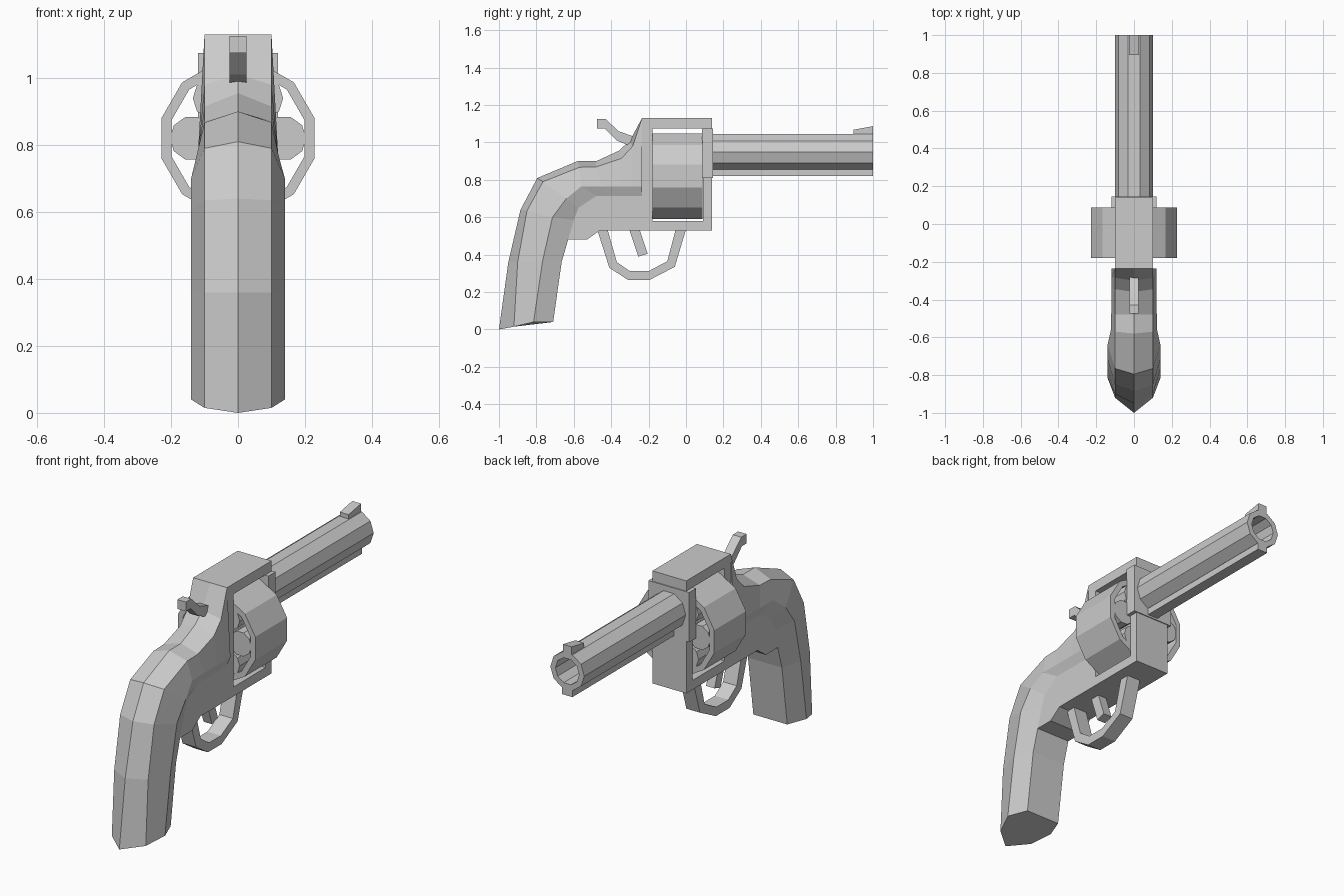
import bpy, bmesh, math

if "Cube" in bpy.data.objects:
    bpy.data.objects.remove(bpy.data.objects["Cube"])

metal = bpy.data.materials.new("grey_metal")
metal.diffuse_color = (0.6, 0.6, 0.6, 1)
metal.use_nodes = True
metal.node_tree.nodes["Principled BSDF"].inputs["Base Color"].default_value = metal.diffuse_color


def finish(bm, name):
    bmesh.ops.recalc_face_normals(bm, faces=bm.faces)
    me = bpy.data.meshes.new(name)
    bm.to_mesh(me)
    bm.free()
    me.materials.append(metal)
    ob = bpy.data.objects.new(name, me)
    bpy.context.collection.objects.link(ob)
    return ob


def slab(name, outline, half):
    """Side outline of (y, z) points, extruded to both sides of x = 0."""
    bm = bmesh.new()
    a = [bm.verts.new((-half, y, z)) for y, z in outline]
    b = [bm.verts.new((half, y, z)) for y, z in outline]
    n = len(a)
    bm.faces.new(a)
    bm.faces.new(b[::-1])
    for i in range(n):
        j = (i + 1) % n
        bm.faces.new((a[i], b[i], b[j], a[j]))
    return finish(bm, name)


def block(name, y0, y1, z0, z1, half):
    return slab(name, [(y0, z0), (y1, z0), (y1, z1), (y0, z1)], half)


def ring(bm, n, r, y, cx, cz, turn):
    return [bm.verts.new((cx + r * math.cos(turn + math.tau * i / n), y,
                          cz + r * math.sin(turn + math.tau * i / n))) for i in range(n)]


def tube(name, n, r, y0, y1, cx, cz, inner=None, turn=0.0):
    """Prism along y, solid or hollow."""
    bm = bmesh.new()
    loops = [ring(bm, n, r, y0, cx, cz, turn), ring(bm, n, r, y1, cx, cz, turn)]
    if inner:
        loops += [ring(bm, n, inner, y1, cx, cz, turn), ring(bm, n, inner, y0, cx, cz, turn)]
        pairs = list(zip(loops, loops[1:] + loops[:1]))
    else:
        pairs = [(loops[0], loops[1])]
        bm.faces.new(loops[0])
        bm.faces.new(loops[1][::-1])
    for a, b in pairs:
        for i in range(n):
            j = (i + 1) % n
            bm.faces.new((a[i], a[j], b[j], b[i]))
    return finish(bm, name)


# Grip: sections of ridge, shoulder, middle and front points, with middle half width
sections = [
    ((-1.0, 0.0), (-0.92, 0.015), (-0.815, 0.04), (-0.71, 0.04), 0.14),
    ((-0.95, 0.36), (-0.90, 0.36), (-0.767, 0.365), (-0.665, 0.36), 0.14),
    ((-0.885, 0.64), (-0.85, 0.635), (-0.714, 0.60), (-0.60, 0.585), 0.14),
    ((-0.795, 0.81), (-0.765, 0.79), (-0.64, 0.70), (-0.575, 0.65), 0.14),
    ((-0.58, 0.90), (-0.57, 0.867), (-0.56, 0.765), (-0.48, 0.714), 0.122),
    ((-0.48, 0.90), (-0.48, 0.87), (-0.45, 0.765), (-0.43, 0.714), 0.12),
    ((-0.36, 0.955), (-0.345, 0.915), (-0.345, 0.765), (-0.345, 0.714), 0.12),
    ((-0.30, 1.01), (-0.285, 0.98), (-0.285, 0.765), (-0.285, 0.714), 0.12),
    ((-0.235, 1.13), (-0.235, 1.13), (-0.235, 0.765), (-0.235, 0.714), 0.12),
]
bm = bmesh.new()
rows = []
for ridge, shoulder, mid, front, w in sections:
    pts = [(0, ridge), (0.1, shoulder), (w, mid), (0.1, front),
           (-0.1, front), (-w, mid), (-0.1, shoulder)]
    rows.append([bm.verts.new((x, y, z)) for x, (y, z) in pts])
for a, b in zip(rows, rows[1:]):
    for i in range(7):
        j = (i + 1) % 7
        bm.faces.new((a[i], a[j], b[j], b[i]))
bm.faces.new(rows[0])
bm.faces.new(rows[-1])
finish(bm, "grip")

# Frame around the drum
slab("rear_frame", [(-0.635, 0.48), (-0.53, 0.48), (-0.46, 0.53), (-0.18, 0.53),
                    (-0.18, 1.13), (-0.235, 1.13), (-0.235, 0.74), (-0.50, 0.74),
                    (-0.62, 0.62)], 0.1)
block("top_strap", -0.18, 0.09, 1.075, 1.13, 0.1)
block("bottom_strap", -0.18, 0.09, 0.53, 0.58, 0.1)
block("front_post", 0.09, 0.14, 0.53, 1.13, 0.1)
block("front_plate", 0.086, 0.145, 0.81, 1.075, 0.12)

# Drum: twelve-sided shell with six chambers round a core
tube("drum_shell", 12, 0.236, -0.18, 0.088, 0, 0.82, 0.206, math.radians(15))
tube("drum_core", 12, 0.085, -0.178, 0.086, 0, 0.82)
for k in range(6):
    a = math.tau * k / 6
    tube("drum_chamber", 10, 0.066, -0.179, 0.087,
         0.138 * math.cos(a), 0.82 + 0.138 * math.sin(a))

# Barrel, under-rail and front sight
tube("barrel", 10, 0.1, 0.14, 1.0, 0, 0.95, 0.07)
block("under_rail", 0.14, 1.0, 0.82, 0.868, 0.03)
slab("front_sight", [(0.895, 1.035), (1.0, 1.035), (1.0, 1.087), (0.895, 1.068)], 0.026)

# Hammer
slab("hammer", [(-0.475, 1.125), (-0.43, 1.125), (-0.36, 1.06), (-0.275, 1.03),
                (-0.24, 1.03), (-0.24, 0.97), (-0.285, 0.975), (-0.37, 1.01),
                (-0.435, 1.075), (-0.475, 1.075)], 0.025)

# Trigger and its guard
slab("trigger", [(-0.305, 0.54), (-0.25, 0.54), (-0.205, 0.405), (-0.255, 0.39)], 0.025)
slab("trigger_guard", [(-0.475, 0.535), (-0.41, 0.33), (-0.31, 0.265), (-0.195, 0.265),
                       (-0.06, 0.335), (0.0, 0.535), (-0.055, 0.535), (-0.10, 0.365),
                       (-0.20, 0.312), (-0.30, 0.312), (-0.37, 0.36), (-0.42, 0.535)], 0.04)
